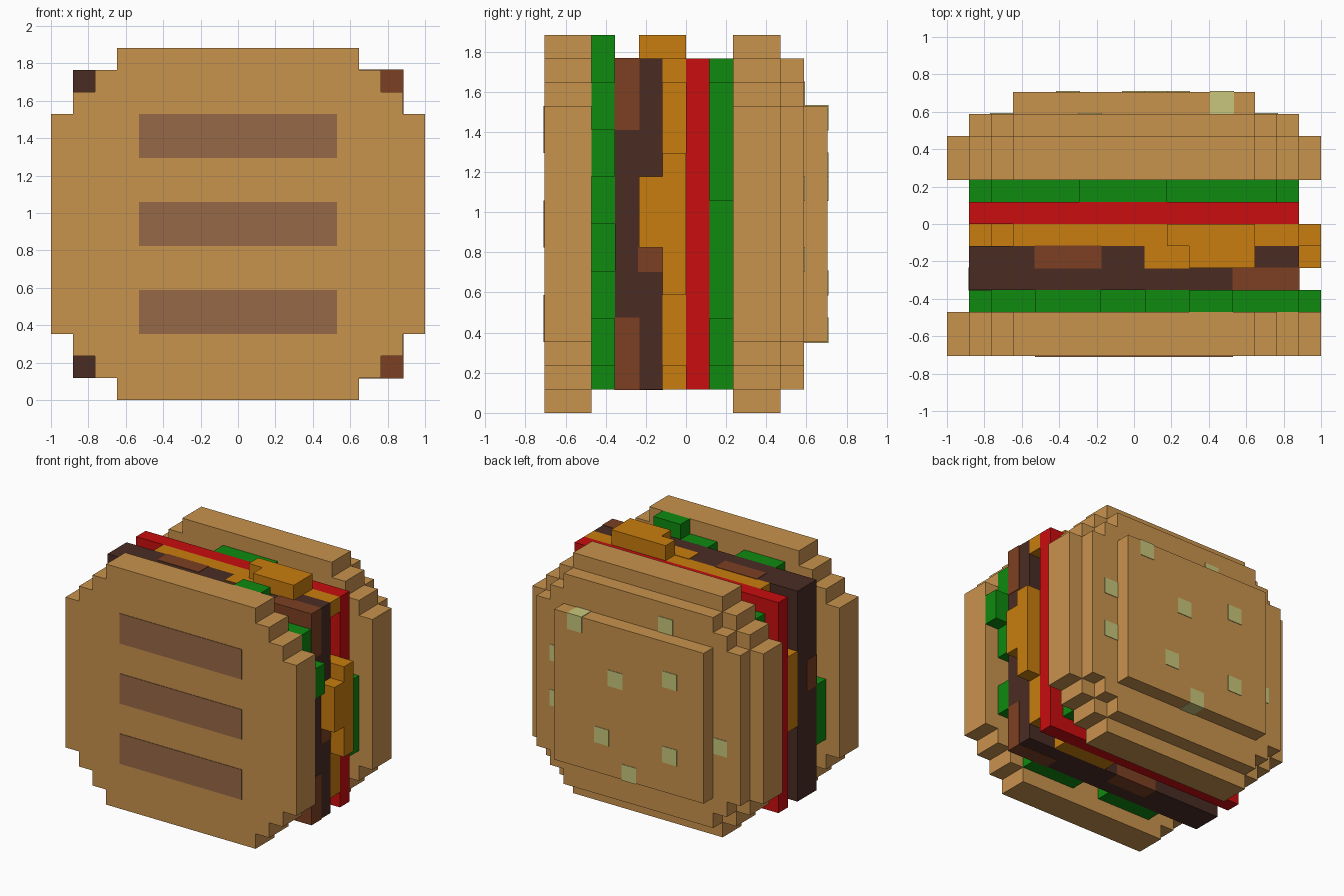
import bpy, bmesh
from mathutils import Matrix, Vector

if "Cube" in bpy.data.objects:
    bpy.data.objects.remove(bpy.data.objects["Cube"])

U = 2 / 17          # size of one block; all part sizes below are in blocks


def material(name, r, g, b):
    lin = [(c / 255 / 12.92 if c <= 10 else ((c / 255 + 0.055) / 1.055) ** 2.4) for c in (r, g, b)]
    m = bpy.data.materials.new(name)
    m.diffuse_color = (*lin, 1)
    m.use_nodes = True
    m.node_tree.nodes["Principled BSDF"].inputs["Base Color"].default_value = m.diffuse_color
    return m


BUN = material("bun_tan", 201, 147, 77)
GRILL = material("grill_brown", 151, 104, 70)
SEED = material("seed_cream", 200, 198, 124)
GREEN = material("lettuce_green", 15, 138, 15)
DARK = material("patty_dark", 74, 44, 36)
LIGHT = material("patty_light", 125, 64, 34)
ORANGE = material("cheese_orange", 200, 125, 14)
RED = material("tomato_red", 201, 13, 15)


def finish(name, bm, mat):
    bmesh.ops.recalc_face_normals(bm, faces=bm.faces)
    bmesh.ops.scale(bm, vec=(U, U, U), verts=bm.verts)
    me = bpy.data.meshes.new(name)
    bm.to_mesh(me)
    bm.free()
    me.materials.append(mat)
    bpy.context.collection.objects.link(bpy.data.objects.new(name, me))


def boxes(name, mat, parts, grow=0.0):
    """Boxes given as x0, x1, y0, y1, z0, z1; grow lifts painted patches off the surface."""
    bm = bmesh.new()
    for x0, x1, y0, y1, z0, z1 in parts:
        size = Vector((x1 - x0, y1 - y0, z1 - z0)) + Vector((2 * grow,) * 3)
        mid = Vector((x0 + x1, y0 + y1, z0 + z1)) / 2
        bmesh.ops.create_cube(bm, size=1, matrix=Matrix.Translation(mid) @ Matrix.Diagonal((*size, 1)))
    finish(name, bm, mat)


def stepped_slab(name, mat, y0, y1, steps):
    """Slab with stepped corners; steps are (half width, low z), mirrored about x = 0 and z = 8."""
    quarter = []
    for i, (w, z) in enumerate(steps):
        if i:
            quarter.append((steps[i - 1][0], z))
        quarter.append((w, z))
    right = quarter + [(w, 16 - z) for w, z in reversed(quarter)]
    outline = right + [(-w, z) for w, z in reversed(right)]
    bm = bmesh.new()
    face = bm.faces.new([bm.verts.new((x, y0, z)) for x, z in outline])
    out = bmesh.ops.extrude_face_region(bm, geom=[face])
    moved = [v for v in out["geom"] if isinstance(v, bmesh.types.BMVert)]
    bmesh.ops.translate(bm, vec=(0, y1 - y0, 0), verts=moved)
    finish(name, bm, mat)


# Buns
full = [(5.5, 0), (6.5, 1), (7.5, 2), (8.5, 3)]
stepped_slab("bottom_bun", BUN, -6, -4, full)
stepped_slab("top_bun_base", BUN, 2, 4, full)
stepped_slab("top_bun_middle", BUN, 4, 5, [(5.5, 1), (6.5, 2), (7.5, 3)])
stepped_slab("top_bun_crown", BUN, 5, 6, [(5.5, 3)])

# Grill stripes on the bottom bun
boxes("grill_stripes", GRILL, [(-4.5, 4.5, -6.035, -5.99, z, z + 2) for z in (3, 7, 11)])

# Seeds on the top bun: x, z and the y of the layer surface
seeds = [(3.5, 12, 6), (0.5, 9, 6), (-3.5, 10, 6), (1.5, 5, 6), (-3.5, 5, 6), (-0.5, 3, 6),
         (-2.5, 13, 5), (-6.5, 6, 5), (5.5, 9, 5), (5.5, 6, 5)]
boxes("seeds", SEED, [(x, x + 1, y - 1, y, z, z + 1) for x, z, y in seeds], 0.035)

# Front lettuce with ragged edges
boxes("front_lettuce", GREEN, [
    (-6.5, 6.5, -4, -3, 2, 14),
    (2.5, 4.5, -4, -3, 14, 16), (0.5, 2.5, -4, -3, 14, 15), (-4.5, -1.5, -4, -3, 14, 15),
    (6.5, 7.5, -4, -3, 8, 14), (7.5, 8.5, -4, -3, 10, 12), (6.5, 7.5, -4, -3, 4, 6),
    (-7.5, -6.5, -4, -3, 4, 8),
    (1.5, 5.5, -4, -3, 1, 2), (-4.5, -0.5, -4, -3, 1, 2)])

# Patty and its lighter patches
boxes("patty", DARK, [(-7.5, 7.5, -3, -1, 1, 15)])
boxes("patty_patches", LIGHT, [
    (4.5, 7.5, -3, -2, 12, 15), (4.5, 7.5, -3, -2, 1, 4),
    (6.5, 7.5, -2, -1, 6, 7), (-4.5, -1.5, -2, -1, 14, 15),
    (-2.5, 0.5, -2, -1, 1, 2), (-7.5, -6.5, -3, -2, 8, 10)], 0.03)

# Cheese slice with drips
boxes("cheese", ORANGE, [
    (-6.5, 6.5, -1, 0, 2, 14), (-5.5, 7.5, -1, 0, 14, 15),
    (-7.5, -6.5, -1, 0, 6, 11), (6.5, 7.5, -1, 0, 2, 11), (1.5, 5.5, -1, 0, 1, 2),
    (2.5, 5.5, -2, 0, 15, 16), (1.5, 2.5, -1, 0, 15, 16),
    (7.5, 8.5, -1, 0, 5, 11), (7.5, 8.5, -2, -1, 7, 10)])
boxes("cheese_melt", ORANGE, [(0.5, 2.5, -2, -1, 14, 15)], 0.03)

# Tomato slice
boxes("tomato", RED, [(-7.5, 7.5, 0, 1, 1, 15)])

# Back lettuce
boxes("back_lettuce", GREEN, [
    (-6.5, 6.5, 1, 2, 2, 14), (-2.5, 1.5, 1, 2, 14, 15), (-1.5, 2.5, 1, 2, 1, 2),
    (6.5, 7.5, 1, 2, 4, 9), (-7.5, -6.5, 1, 2, 6, 11)])
